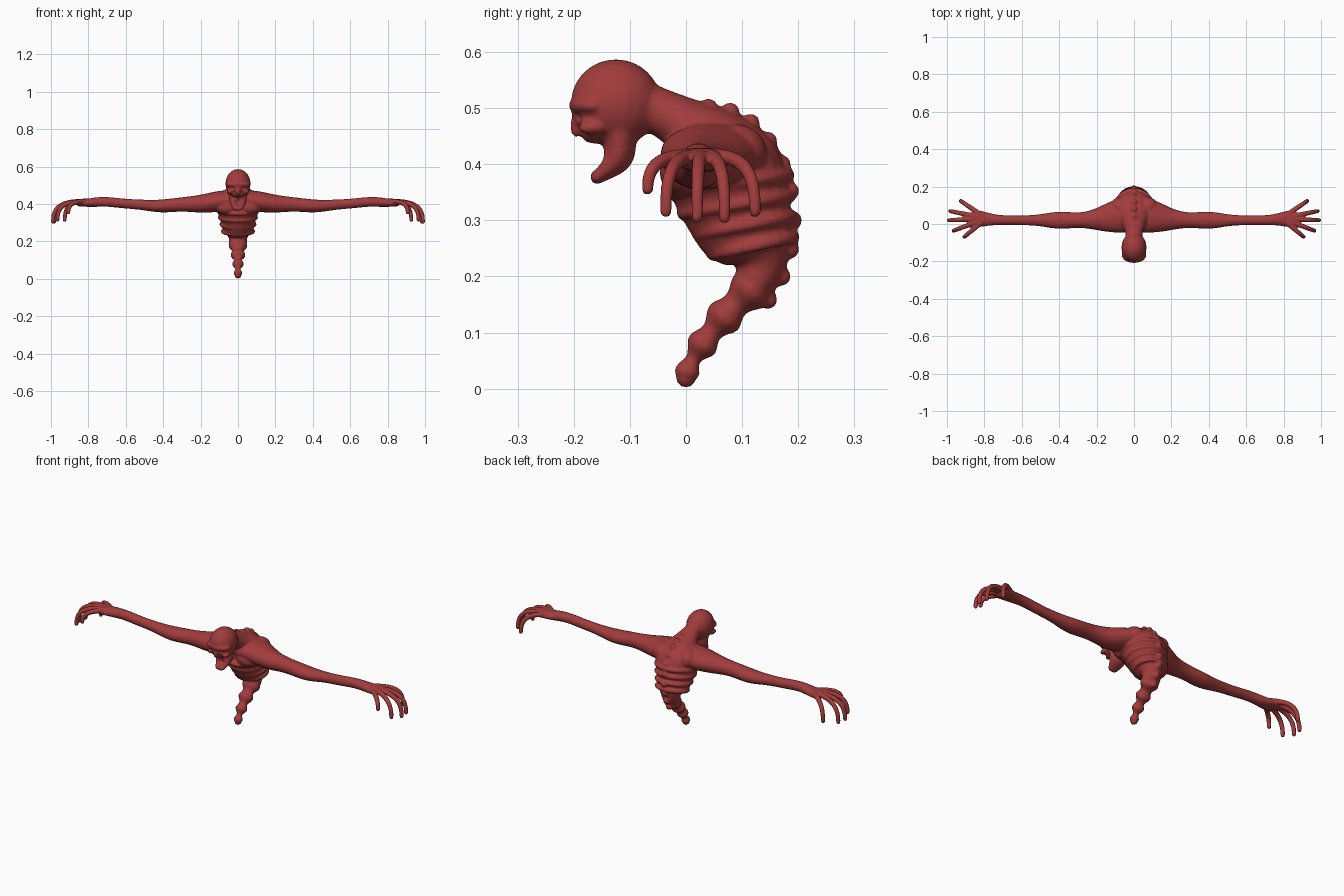
import bpy, bmesh
from math import sin, cos, pi, exp
from mathutils import Vector, Matrix

if "Cube" in bpy.data.objects:
    bpy.data.objects.remove(bpy.data.objects["Cube"])

skin = bpy.data.materials.new("flesh red")
skin.use_nodes = True
skin.diffuse_color = (0.36, 0.045, 0.045, 1)
skin.node_tree.nodes["Principled BSDF"].inputs["Base Color"].default_value = skin.diffuse_color

across, sideways, upright = Matrix.Identity(3)
body = bmesh.new()


def steps(count):
    """Evenly spaced values from zero to one."""
    return [index / count for index in range(count + 1)]


def bump(value, centre, spread):
    """Soft swelling around a centre."""
    return exp(-((value - centre) / spread) ** 2)


def spline(rows):
    """Smooth curve through rows of position and two radii."""
    points = [Vector(row) for row in rows]
    points = [2 * points[0] - points[1]] + points + [2 * points[-1] - points[-2]]
    curve = []
    for a, b, c, d in zip(points, points[1:], points[2:], points[3:]):
        for t in steps(5):
            curve.append(b + (c - a) * t / 2 + (a - 2.5 * b + 2 * c - d / 2) * t**2
                         + (3 * b - a - 3 * c + d) * t**3 / 2)
        curve.pop()
    return curve + [points[-2]]


def loft(rows, side, sides=20):
    """Tube with elliptical sections (x, y, z, side radius, depth) and rounded ends."""
    places = [Vector(row[:3]) for row in rows]
    last = len(rows) - 1
    sections = []
    for i, row in enumerate(rows):
        along = (places[min(i + 1, last)] - places[max(i - 1, 0)]).normalized()
        sections.append((places[i], along, row[3], row[4]))

    def cap(section, sign):
        place, along, width, depth = section
        reach = sign * min(width, depth)
        return [(place + along * reach * sin(a), along, width * cos(a), depth * cos(a))
                for a in (0.5, 1, 1.4)]

    rings = []
    for place, along, width, depth in cap(sections[0], -1)[::-1] + sections + cap(sections[-1], 1):
        u = (side - along * side.dot(along)).normalized()
        v = along.cross(u)
        angles = [2 * pi * k / sides for k in range(sides)]
        rings.append([body.verts.new(place + u * width * cos(a) + v * depth * sin(a)) for a in angles])
    for lower, upper in zip(rings, rings[1:]):
        for k in range(sides):
            body.faces.new((lower[k - 1], lower[k], upper[k], upper[k - 1]))
    body.faces.new(rings[0][::-1])
    body.faces.new(rings[-1])


def ball(mesh, centre, radii, tilt=0):
    placing = Matrix.Translation(centre) @ Matrix.Rotation(tilt, 4, "X") @ Matrix.Diagonal((*radii, 1))
    bmesh.ops.create_uvsphere(mesh, u_segments=24, v_segments=16, radius=1, matrix=placing)


def midline(*rows):
    """Loft in the middle plane from rows of y, z, half width, half depth."""
    loft(spline([(0, *row) for row in rows]), across)


# Neck, hunched chest and waist
midline((-0.1, 0.515, 0.045, 0.045), (-0.05, 0.495, 0.046, 0.042), (0, 0.468, 0.065, 0.052),
        (0.045, 0.43, 0.1, 0.08), (0.07, 0.385, 0.115, 0.105), (0.1, 0.3, 0.09, 0.092),
        (0.12, 0.26, 0.08, 0.075), (0.132, 0.225, 0.052, 0.05), (0.125, 0.19, 0.048, 0.036))

# Beaded tail of bare vertebrae, curling forward and thinning downward
tail = []
for t in steps(50):
    radius = 0.036 - 0.02 * t + 0.006 * cos(2 * pi * (t - 0.14) / 0.27)
    tail.append((0, 0.14 * (1 - t) ** 1.4, 0.2 - 0.18 * t, radius * (1.3 - 0.3 * t), radius))
loft(tail, across)

# Ribs wrapped round the chest, lower at the front
for rib in range(4):
    width, depth = 0.105 - 0.008 * rib, 0.108 - 0.012 * rib
    y, z = 0.075 + 0.015 * rib, 0.365 - 0.037 * rib
    hoop = [(width * sin(2 * pi * t), y - depth * cos(2 * pi * t), z - 0.016 * cos(2 * pi * t), 0.011, 0.011)
            for t in steps(40)]
    loft(hoop, upright, 10)

# Knobs of the spine on an arc down the back
for t in steps(9):
    angle = pi / 2 - 0.75 * pi * t
    ball(body, (0, 0.04 + 0.15 * cos(angle), 0.3 + 0.2 * sin(angle)), (0.018, 0.017, 0.017))

# Skull, face and hanging jaw
ball(body, (0, -0.125, 0.51), (0.067, 0.08, 0.077))
midline((-0.15, 0.515, 0.058, 0.055), (-0.16, 0.48, 0.052, 0.045), (-0.163, 0.461, 0.04, 0.026))
midline((-0.12, 0.48, 0.055, 0.038), (-0.118, 0.44, 0.05, 0.03),
        (-0.125, 0.41, 0.044, 0.028), (-0.158, 0.377, 0.028, 0.013))

# Brow ridge and nose
brow = [(0.055 * sin(pi * (t - 0.5)), -0.165 - 0.032 * sin(pi * t), 0.505, 0.012, 0.012) for t in steps(12)]
loft(brow, upright, 12)
ball(body, (0, -0.196, 0.468), (0.011, 0.011, 0.02))


def arm_section(x, mirror):
    """Shoulder, elbow, wrist and palm as swellings along the arm."""
    y = 0.02 + 0.03 * bump(x, 0, 0.15) + 0.008 * bump(x, 0.85, 0.1)
    z = 0.4 + 0.02 * bump(x, 0.05, 0.1) - 0.01 * bump(x, 0.42, 0.1) + 0.012 * bump(x, 0.72, 0.1)
    width = 0.026 + 0.065 * bump(x, 0.05, 0.18) + 0.018 * bump(x, 0.4, 0.1) + 0.02 * bump(x, 0.85, 0.08)
    height = 0.026 + 0.028 * bump(x, 0.1, 0.2) + 0.006 * bump(x, 0.4, 0.1) - 0.012 * bump(x, 0.86, 0.06)
    return mirror * x, y, z, width, height


for mirror in (-1, 1):
    # Cheekbone, shoulder blade and breast muscle
    ball(body, (mirror * 0.045, -0.168, 0.465), (0.016, 0.025, 0.012))
    ball(body, (mirror * 0.075, 0.095, 0.425), (0.05, 0.05, 0.045), -0.5)
    ball(body, (mirror * 0.06, -0.005, 0.385), (0.062, 0.042, 0.042))

    # Arm
    loft([arm_section(0.03 + 0.82 * t, mirror) for t in steps(50)], sideways)

    # Splayed fingers and thumb that hook down
    for spread, drop in ((0.6, 0.1), (0.2, 0.11), (-0.05, 0.11), (-0.36, 0.1), (-0.7, 0.06)):
        finger = []
        for t in steps(16):
            reach = 0.2 * cos(spread) * sin(t * pi / 2)
            radius = 0.015 - 0.004 * t
            finger.append((mirror * (0.79 + reach * cos(spread)), 0.03 + reach * sin(spread),
                           0.415 - drop * t**3, radius, radius))
        loft(finger, Vector((-mirror * sin(spread), cos(spread), 0)), 12)


def make_object(name, mesh):
    bmesh.ops.recalc_face_normals(mesh, faces=mesh.faces)
    data = bpy.data.meshes.new(name)
    mesh.to_mesh(data)
    mesh.free()
    thing = bpy.data.objects.new(name, data)
    bpy.context.collection.objects.link(thing)
    return thing


# Eye sockets and open mouth, carved from the head
hollows = bmesh.new()
for mirror in (-1, 1):
    ball(hollows, (mirror * 0.031, -0.208, 0.483), (0.016, 0.022, 0.012))
ball(hollows, (0, -0.168, 0.414), (0.027, 0.032, 0.024), -0.4)
cutter = make_object("socket_and_mouth_cutter", hollows)
cutter.hide_render = True
creature = make_object("creature_body", body)


def fuse():
    remesh = creature.modifiers.new("fuse", "REMESH")
    remesh.mode = "VOXEL"
    remesh.voxel_size = 0.004


# Fuse all parts to one skin, carve it, then soften the joins
fuse()
carve = creature.modifiers.new("carve", "BOOLEAN")
carve.operation = "DIFFERENCE"
carve.object = cutter
fuse()
soften = creature.modifiers.new("soften", "SMOOTH")
soften.factor = 0.5
soften.iterations = 6

# Bake the result and shade it smooth
graph = bpy.context.evaluated_depsgraph_get()
baked = bpy.data.meshes.new_from_object(creature.evaluated_get(graph))
creature.modifiers.clear()
creature.data = baked
bpy.data.objects.remove(cutter)
baked.materials.clear()
baked.materials.append(skin)
baked.shade_smooth()
